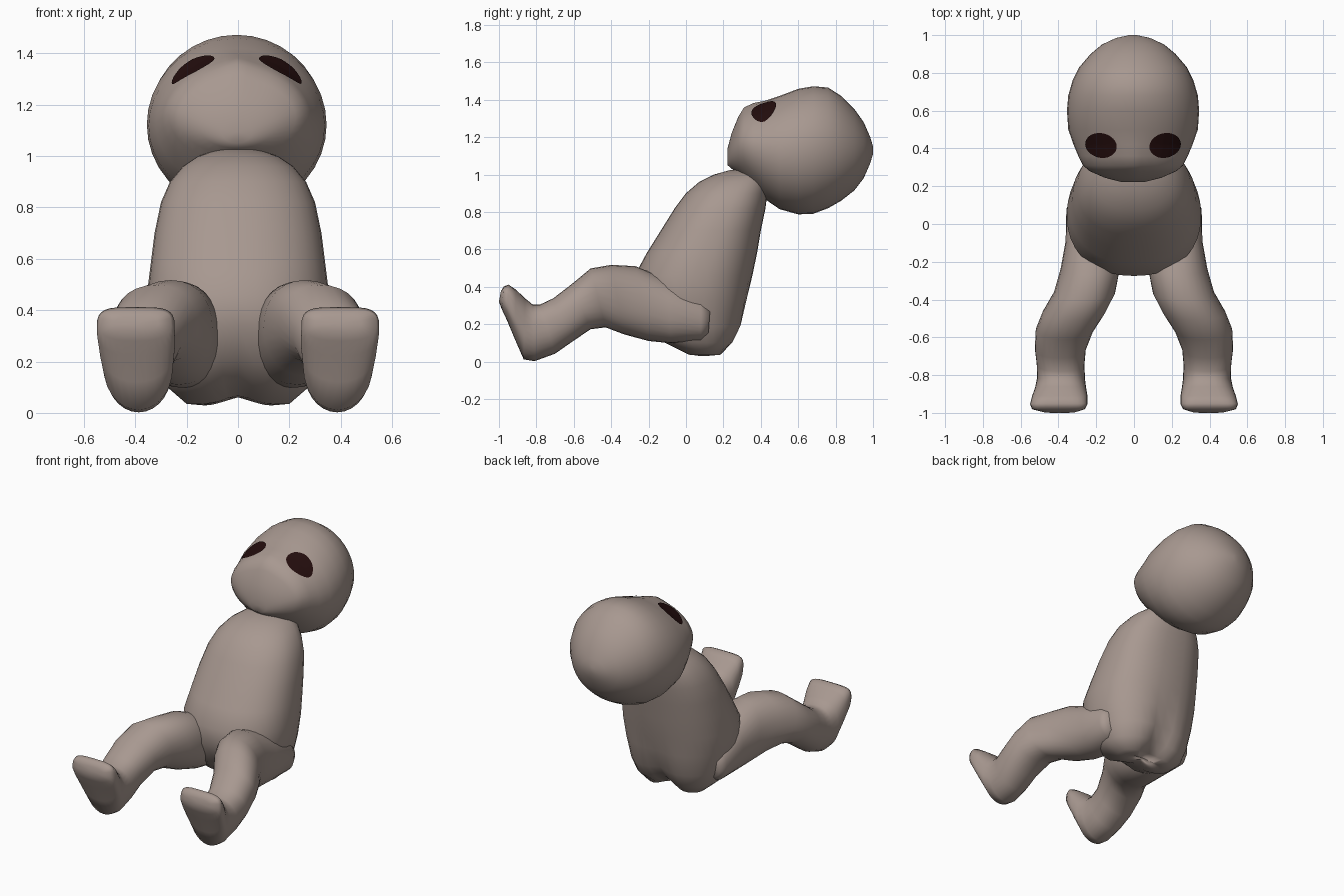
import bpy, bmesh, math
from mathutils import Vector
from mathutils.bvhtree import BVHTree

if "Cube" in bpy.data.objects:
    bpy.data.objects.remove(bpy.data.objects["Cube"])


def material(name, rgb):
    m = bpy.data.materials.new(name)
    m.diffuse_color = (*rgb, 1)
    m.use_nodes = True
    m.node_tree.nodes["Principled BSDF"].inputs["Base Color"].default_value = m.diffuse_color
    return m


SKIN = material("warm grey skin", (0.39, 0.315, 0.28))
DARK = material("dark brown eye", (0.017, 0.004, 0.004))


def finish(name, bm, mat):
    bmesh.ops.recalc_face_normals(bm, faces=bm.faces)
    me = bpy.data.meshes.new(name)
    bm.to_mesh(me)
    bm.free()
    for p in me.polygons:
        p.use_smooth = True
    me.materials.append(mat)
    ob = bpy.data.objects.new(name, me)
    bpy.context.collection.objects.link(ob)
    return ob


def spow(v, n):
    return math.copysign(abs(v) ** (2 / n), v)


def loft(name, rings, mirror=1, deform=None, segs=28):
    """Each ring: (y, z) of side A, (y, z) of side B, x min, x max, exponent A, exponent B."""
    bm = bmesh.new()
    loops = []
    for ya, za, yb, zb, x0, x1, na, nb in rings:
        loop = []
        for i in range(segs):
            t = 2 * math.pi * i / segs
            c, s = math.cos(t), math.sin(t)
            n = na if s >= 0 else nb
            u, v = spow(c, n), spow(s, n)
            x = (x0 + x1) / 2 + (x1 - x0) / 2 * u
            y = (ya + yb) / 2 + (ya - yb) / 2 * v
            z = (za + zb) / 2 + (za - zb) / 2 * v
            loop.append(bm.verts.new((x * mirror, y, z)))
        loops.append(loop)
    for a, b in zip(loops, loops[1:]):
        for i in range(segs):
            j = (i + 1) % segs
            bm.faces.new((a[i], a[j], b[j], b[i]))
    for loop in (loops[0], loops[-1]):
        mid = bm.verts.new(sum((v.co for v in loop), Vector()) / segs)
        for i in range(segs):
            bm.faces.new((loop[i], loop[(i + 1) % segs], mid))
    if deform:
        for v in bm.verts:
            deform(v.co)
    return finish(name, bm, SKIN)


# Head: upright slices from chin to crown (y, top, bottom, half width)
HX = -0.005
head_slices = [
    (0.222, 1.14, 1.05, .06), (0.245, 1.22, 1.03, .15), (0.28, 1.30, 1.005, .23),
    (0.31, 1.345, .975, .265), (0.36, 1.37, .925, .29), (0.42, 1.39, .87, .315),
    (0.50, 1.42, .815, .343), (0.60, 1.458, .787, .35), (0.68, 1.472, .79, .343),
    (0.76, 1.465, .82, .32), (0.83, 1.42, .86, .285), (0.90, 1.35, .915, .225),
    (0.95, 1.28, .98, .165), (0.985, 1.20, 1.06, .09), (1.0, 1.15, 1.11, .02)]


def nose(co):
    if co.z > 1.2:
        co.z += 0.014 * math.exp(-((co.x - HX) / .05) ** 2 - ((co.y - .33) / .08) ** 2)


head = loft("head", [(y, t, y, b, HX - w, HX + w, 1.88 if y < .5 else 2, 2)
                     for y, t, b, w in head_slices], deform=nose, segs=36)

# Eyes: thin ovals laid on the head from above
bm = bmesh.new()
bm.from_mesh(head.data)
tree = BVHTree.FromBMesh(bm)
for side, label in ((-1, "left"), (1, "right")):
    eb = bmesh.new()
    prev = None
    tilt = math.radians(14)
    for r in range(6):
        loop = []
        for i in range(28 if r else 1):
            t = 2 * math.pi * i / 28
            a, b = .083 * r / 5 * math.cos(t), .065 * r / 5 * math.sin(t)
            x = .167 + a * math.cos(tilt) - b * math.sin(tilt)
            y = .418 + a * math.sin(tilt) + b * math.cos(tilt)
            hit, nor, _, _ = tree.ray_cast(Vector((HX + side * x, y, 3)), Vector((0, 0, -1)))
            if nor.z < 0:
                nor = -nor
            loop.append(eb.verts.new(hit + nor * .006))
        if r:
            for i in range(28):
                j = (i + 1) % 28
                if r == 1:
                    eb.faces.new((prev[0], loop[i], loop[j]))
                else:
                    eb.faces.new((prev[i], loop[i], loop[j], prev[j]))
        prev = loop
    eye = finish(label + "_eye", eb, DARK)
    if eye.data.polygons[0].normal.z < 0:
        eye.data.flip_normals()
bm.free()

# Torso: level slices from seat to neck (z, front y, back y, half width)
torso_slices = [
    (.028, .05, .14, .13), (.035, 0, .20, .20), (.10, -.13, .26, .275), (.19, -.22, .305, .31),
    (.33, -.275, .33, .345), (.46, -.275, .355, .355), (.58, -.21, .38, .34),
    (.70, -.135, .40, .325), (.82, -.06, .425, .30), (.90, 0, .435, .265),
    (.96, .07, .44, .215), (1.0, .15, .44, .155), (1.025, .24, .42, .08)]


def cleft(co):
    k = math.exp(-(co.x / .07) ** 2) * max(0, 1 - co.z / .4)
    co.z += .035 * k
    if co.y > .1:
        co.y -= .05 * k
    elif co.y < -.05:
        co.y += .03 * k


loft("torso", [(f, z, b, z, -w, w, 2.2, 2.4) for z, f, b, w in torso_slices],
     deform=cleft, segs=36)

# Legs: rings from hip over the knee to the toes
leg_rings = [
    (.13, .29, .12, .15, .19, .335, 2.2, 2.2), (.08, .345, .08, .11, .11, .358, 2.3, 2.3),
    (-.10, .44, -.08, .098, .07, .362, 2.2, 2.3), (-.27, .51, -.20, .11, .075, .388, 2.2, 2.2),
    (-.40, .517, -.33, .145, .10, .425, 2.2, 2.2), (-.51, .498, -.43, .183, .155, .485, 2.2, 2.2),
    (-.61, .415, -.51, .173, .215, .52, 2.2, 2.2), (-.71, .338, -.61, .105, .255, .525, 2.3, 2.2),
    (-.78, .305, -.70, .042, .262, .515, 2.4, 2.1), (-.82, .305, -.81, .002, .26, .513, 2.6, 2.0),
    (-.86, .338, -.868, .012, .254, .523, 2.8, 2.0), (-.91, .385, -.915, .12, .246, .54, 3.5, 2.1),
    (-.95, .412, -.957, .22, .246, .55, 4, 2.3), (-.975, .40, -.985, .28, .26, .54, 4, 2.5),
    (-.99, .375, -1.0, .32, .31, .48, 3, 2.5)]
for side, label in ((-1, "left"), (1, "right")):
    loft(label + "_leg", leg_rings, mirror=side)
